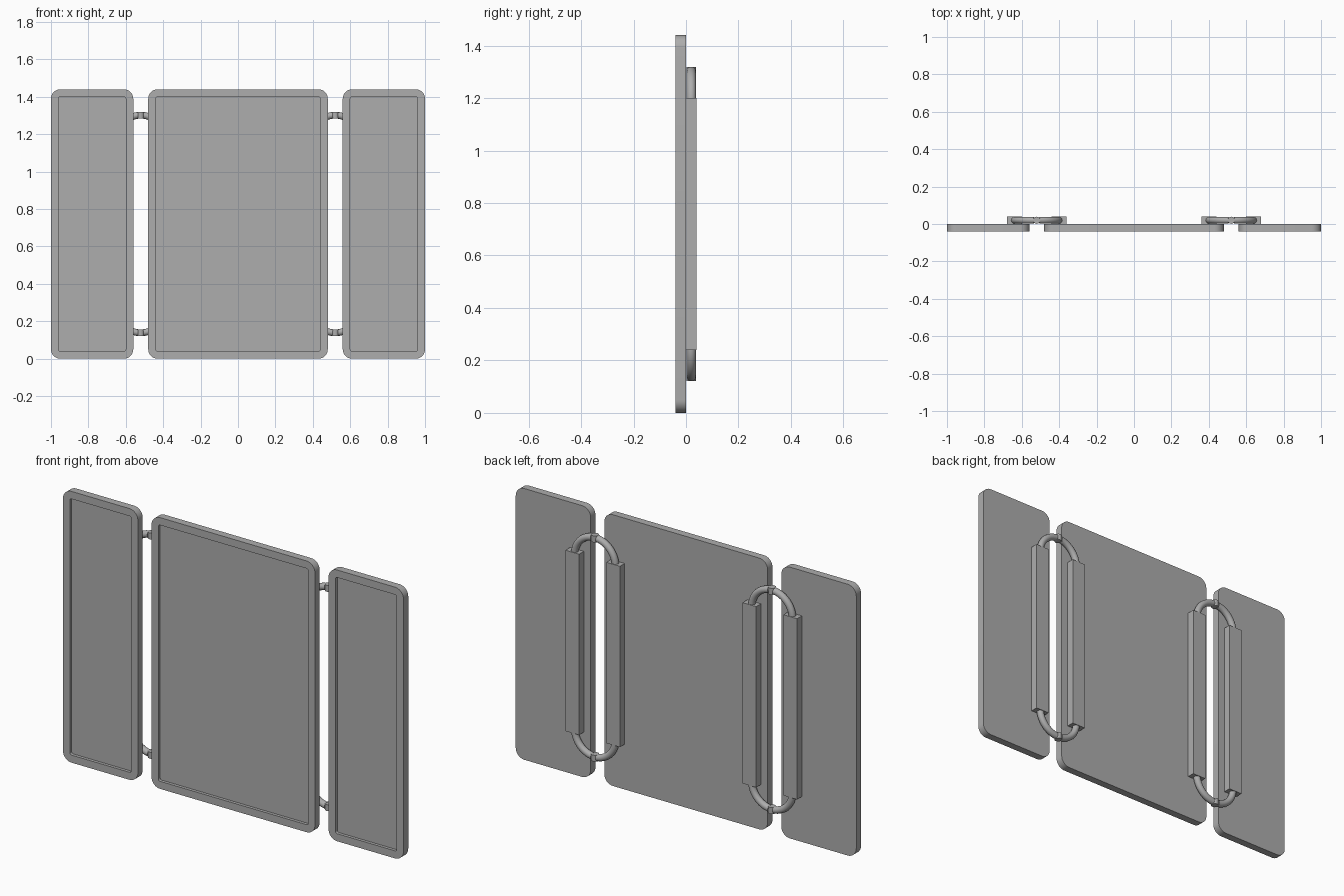
import bpy, bmesh, math
from mathutils import Matrix, Vector

cube = bpy.data.objects.get("Cube")
if cube:
    bpy.data.objects.remove(cube, do_unlink=True)

HEIGHT, DEPTH, RIM, RECESS = 1.44, 0.04, 0.04, 0.016

grey = bpy.data.materials.new("plain_grey")
grey.use_nodes = True
colour = (0.42, 0.42, 0.42, 1)
grey.diffuse_color = colour
grey.node_tree.nodes["Principled BSDF"].inputs["Base Color"].default_value = colour


def finish(name, bm, smooth=False):
    bmesh.ops.recalc_face_normals(bm, faces=bm.faces)
    mesh = bpy.data.meshes.new(name)
    bm.to_mesh(mesh)
    bm.free()
    mesh.materials.append(grey)
    obj = bpy.data.objects.new(name, mesh)
    bpy.context.collection.objects.link(obj)
    if smooth:
        bpy.ops.object.select_all(action='DESELECT')
        obj.select_set(True)
        bpy.context.view_layer.objects.active = obj
        bpy.ops.object.shade_smooth_by_angle(angle=math.radians(35))
    return obj


def box(bm, x, y, z, sx, sy, sz):
    m = Matrix.Translation((x, y, z)) @ Matrix.Diagonal((sx, sy, sz, 1))
    return bmesh.ops.create_cube(bm, size=1, matrix=m)["verts"]


def rounded_loop(bm, x0, x1, z0, z1, y, r, steps=8):
    corners = [(x1 - r, z1 - r), (x0 + r, z1 - r), (x0 + r, z0 + r), (x1 - r, z0 + r)]
    loop = []
    for q, (cx, cz) in enumerate(corners):
        for i in range(steps + 1):
            a = math.pi / 2 * (q + i / steps)
            loop.append(bm.verts.new((cx + r * math.cos(a), y, cz + r * math.sin(a))))
    return loop


def bridge(bm, a, b):
    for i in range(len(a)):
        j = (i + 1) % len(a)
        bm.faces.new((a[i], a[j], b[j], b[i]))


# Rounded slab with a shallow recess in its front
def panel(name, x0, x1):
    bm = bmesh.new()
    back = rounded_loop(bm, x0, x1, 0, HEIGHT, 0, 0.05)
    front = rounded_loop(bm, x0, x1, 0, HEIGHT, -DEPTH, 0.05)
    inner = [x0 + RIM, x1 - RIM, RIM, HEIGHT - RIM]
    lip = rounded_loop(bm, *inner, -DEPTH, 0.01)
    floor = rounded_loop(bm, *inner, -DEPTH + RECESS, 0.01)
    for a, b in ((back, front), (front, lip), (lip, floor)):
        bridge(bm, a, b)
    bm.faces.new(back)
    bm.faces.new(floor)
    finish(name, bm, True)


# Tube swept along a quarter arc, from a bar end to the hinge pin
def quarter_tube(bm, cx, cz, side, up, arc_r=0.12, r=0.018, steps=10, sides=16):
    rings = []
    for i in range(steps + 1):
        a = math.radians(83) * i / steps
        out = Vector((side * math.cos(a), 0, up * math.sin(a)))
        centre = Vector((cx, 0.02, cz)) + out * arc_r
        ring = []
        for k in range(sides):
            t = 2 * math.pi * k / sides
            ring.append(bm.verts.new(centre + out * r * math.cos(t)
                                     + Vector((0, r * math.sin(t), 0))))
        rings.append(ring)
    for a, b in zip(rings, rings[1:]):
        bridge(bm, a, b)
    bm.faces.new(rings[0])
    bm.faces.new(rings[-1])


panel("centre_panel", -0.48, 0.48)
for side, label in ((1, "left"), (-1, "right")):
    panel(label + "_panel", *sorted((side * 0.56, side * 1.0)))
    mid = side * 0.52

    # Upright bars on the back of the panels
    for offset, place in ((-0.12, "inner"), (0.12, "outer")):
        bm = bmesh.new()
        box(bm, mid + side * offset, 0.02, HEIGHT / 2, 0.08, 0.04, 0.96)
        finish(f"{label}_{place}_bar", bm)

    # Curved arms and the pins that join them
    for up, end in ((1, "top"), (-1, "bottom")):
        cz = HEIGHT / 2 + up * 0.462
        for arm, place in ((side, "outer"), (-side, "inner")):
            bm = bmesh.new()
            quarter_tube(bm, mid, cz, arm, up)
            finish(f"{label}_{end}_{place}_arm", bm, True)
        bm = bmesh.new()
        bmesh.ops.create_cone(bm, cap_ends=True, segments=20, radius1=0.019,
                              radius2=0.019, depth=0.034,
                              matrix=Matrix.Translation((mid, 0.02, cz + up * 0.12)))
        finish(f"{label}_{end}_hinge_pin", bm, True)
